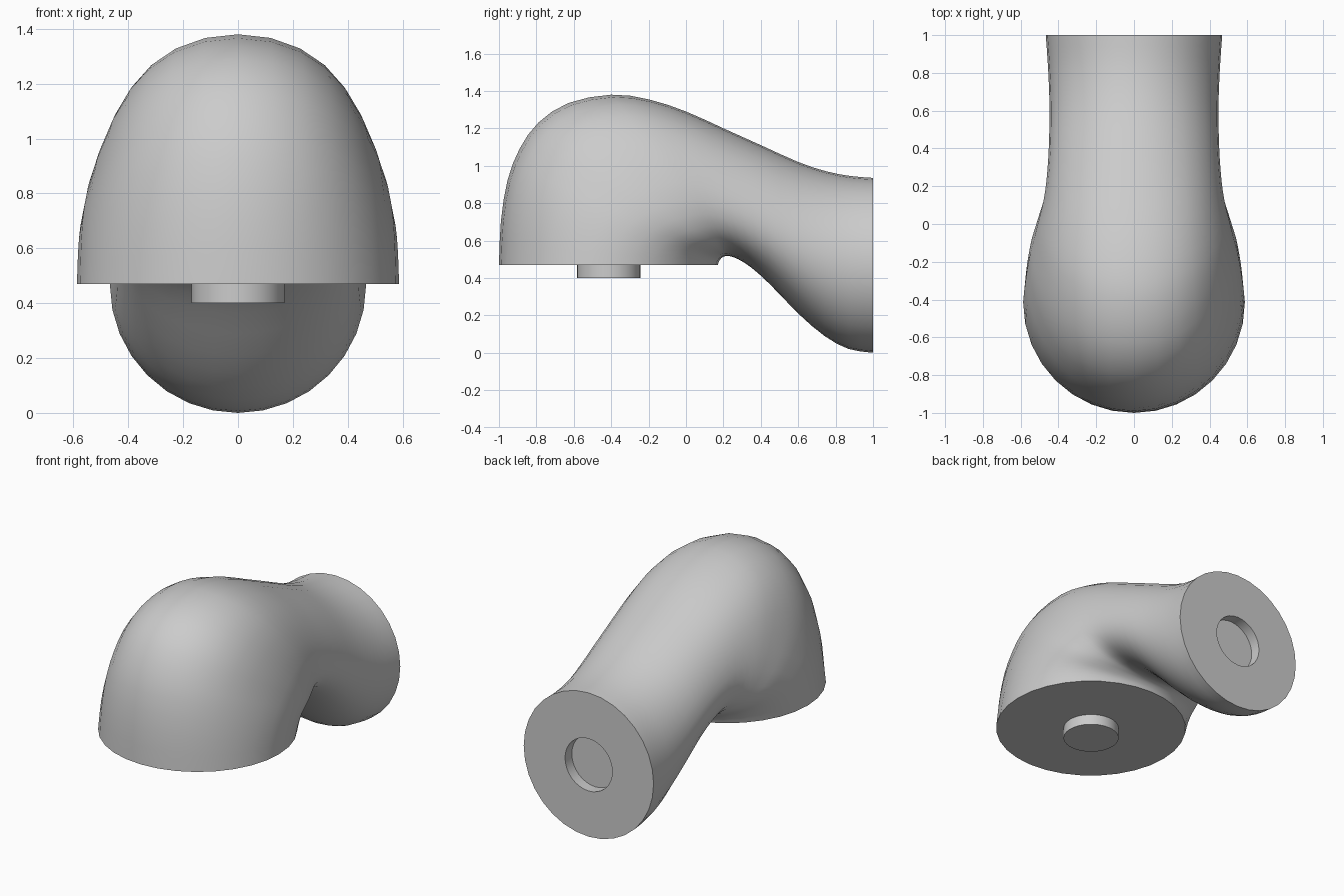
import bpy, bmesh, math
from mathutils import Vector

cube = bpy.data.objects.get("Cube")
if cube:
    bpy.data.objects.remove(cube)

SIDES = 32
PEG_R, PEG_DEPTH = 0.17, 0.07

grey = bpy.data.materials.new("plain grey")
grey.use_nodes = True
colour = (0.6, 0.6, 0.6, 1)
grey.diffuse_color = colour
grey.node_tree.nodes["Principled BSDF"].inputs["Base Color"].default_value = colour


def ring(outer, inner, width, egg=0.0):
    """Section between an outer and an inner profile point; egg moves its widest part inward."""
    o, i = Vector((0, *outer)), Vector((0, *inner))
    mid, half = (o + i) / 2, (o - i) / 2
    points = []
    for k in range(SIDES):
        a = 2 * math.pi * k / SIDES
        c, s = math.cos(a), math.sin(a)
        shoulder = 0.7 * egg * s * max(c, 0) ** 3
        points.append(mid + half * (c - egg * s * s) + Vector((width * (s + shoulder), 0, 0)))
    return points


def loft(name, rings):
    """Skin consecutive rings and cap both ends."""
    bm = bmesh.new()
    loops = [[bm.verts.new(p) for p in r] for r in rings]
    for a, b in zip(loops, loops[1:]):
        for k in range(SIDES):
            n = (k + 1) % SIDES
            bm.faces.new((a[k], a[n], b[n], b[k]))
    bm.faces.new(loops[0])
    bm.faces.new(loops[-1])
    bmesh.ops.recalc_face_normals(bm, faces=bm.faces)
    mesh = bpy.data.meshes.new(name)
    bm.to_mesh(mesh)
    bm.free()
    mesh.materials.append(grey)
    obj = bpy.data.objects.new(name, mesh)
    bpy.context.collection.objects.link(obj)
    bpy.ops.object.select_all(action='DESELECT')
    obj.select_set(True)
    bpy.context.view_layer.objects.active = obj
    bpy.ops.object.shade_smooth_by_angle(angle=math.radians(40))
    return obj


# Bent pipe: outer point, inner point (y, z), half width and egg shape of each section
sections = [
    ((-1.0, 0.47), (0.17, 0.47), 0.587, 0),
    ((-0.99, 0.7), (0.175, 0.485), 0.583, 0.06),
    ((-0.955, 0.92), (0.18, 0.495), 0.575, 0.14),
    ((-0.89, 1.09), (0.188, 0.505), 0.563, 0.22),
    ((-0.79, 1.23), (0.197, 0.512), 0.55, 0.27),
    ((-0.63, 1.335), (0.207, 0.516), 0.53, 0.3),
    ((-0.4, 1.38), (0.22, 0.518), 0.508, 0.3),
    ((-0.2, 1.355), (0.24, 0.515), 0.488, 0.28),
    ((0.0, 1.29), (0.28, 0.5), 0.47, 0.25),
    ((0.2, 1.2), (0.35, 0.455), 0.458, 0.2),
    ((0.4, 1.11), (0.45, 0.365), 0.45, 0.14),
    ((0.6, 1.02), (0.6, 0.21), 0.447, 0.08),
    ((0.75, 0.97), (0.74, 0.09), 0.451, 0.04),
    ((0.88, 0.945), (0.87, 0.02), 0.458, 0.02),
    ((1.0, 0.935), (1.0, 0.0), 0.467, 0),
]


def spline(a, b, c, d, t):
    return b + (c - a) * t / 2 + (2 * a - 5 * b + 4 * c - d) * t**2 / 2 + (3 * b - 3 * c + d - a) * t**3 / 2


# Smooth the sections with a spline, two steps per span
flat = [Vector((*o, *i, w, e)) for o, i, w, e in sections]
padded = [2 * flat[0] - flat[1]] + flat + [2 * flat[-1] - flat[-2]]
smooth = [spline(*padded[k:k + 4], t) for k in range(len(flat) - 1) for t in (0, 0.5)]
smooth.append(flat[-1])
body = [ring(v[0:2], v[2:4], v[4], v[5]) for v in smooth]

# Round socket sunk into the rear end
mid_z = 0.467
for y in (1.0, 1.0 - PEG_DEPTH):
    body.append(ring((y, mid_z + PEG_R), (y, mid_z - PEG_R), PEG_R))
loft("pipe_elbow", body)

# Round peg under the front end
peg_y = -0.413
loft("connector_peg", [ring((peg_y - PEG_R, z), (peg_y + PEG_R, z), PEG_R)
                       for z in (0.47 - PEG_DEPTH, 0.475)])
